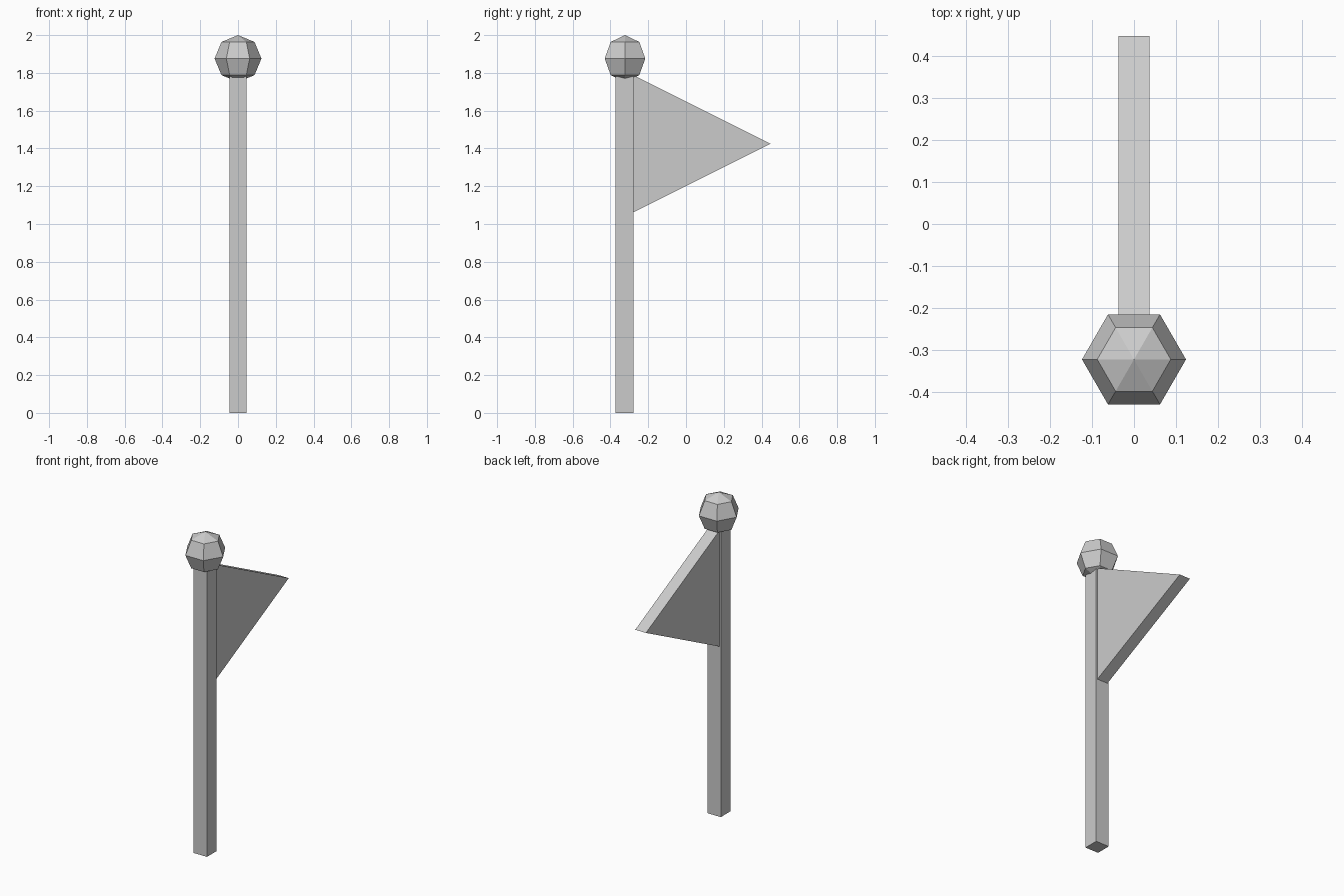
import bpy, bmesh
from math import pi
from mathutils import Matrix

if "Cube" in bpy.data.objects:
    bpy.data.objects.remove(bpy.data.objects["Cube"])

POLE_Y = -0.325


def finish(name, bm):
    bmesh.ops.recalc_face_normals(bm, faces=bm.faces)
    mesh = bpy.data.meshes.new(name)
    bm.to_mesh(mesh)
    bm.free()
    obj = bpy.data.objects.new(name, mesh)
    bpy.context.collection.objects.link(obj)
    return obj


# Square pole, its top tucked just inside the finial
bm = bmesh.new()
bmesh.ops.create_cube(bm, size=1, matrix=Matrix.Translation((0, POLE_Y, 0.89))
                      @ Matrix.Diagonal((0.092, 0.094, 1.78, 1)))
finish("pole", bm)

# Six-sided faceted ball, with corners pointing along y
bm = bmesh.new()
bmesh.ops.create_uvsphere(bm, u_segments=6, v_segments=4, radius=0.124,
                          matrix=Matrix.Translation((0, -0.323, 1.876))
                          @ Matrix.Rotation(pi / 2, 4, 'Z'))
finish("finial_ball", bm)

# Thick triangular pennant extruded across x
bm = bmesh.new()
profile = [(-0.279, 1.062), (0.448, 1.425), (-0.279, 1.788)]
face = bm.faces.new([bm.verts.new((-0.037, y, z)) for y, z in profile])
ext = bmesh.ops.extrude_face_region(bm, geom=[face], use_keep_orig=True)
bmesh.ops.translate(bm, vec=(0.074, 0, 0),
                    verts=[g for g in ext["geom"] if isinstance(g, bmesh.types.BMVert)])
finish("pennant", bm)
